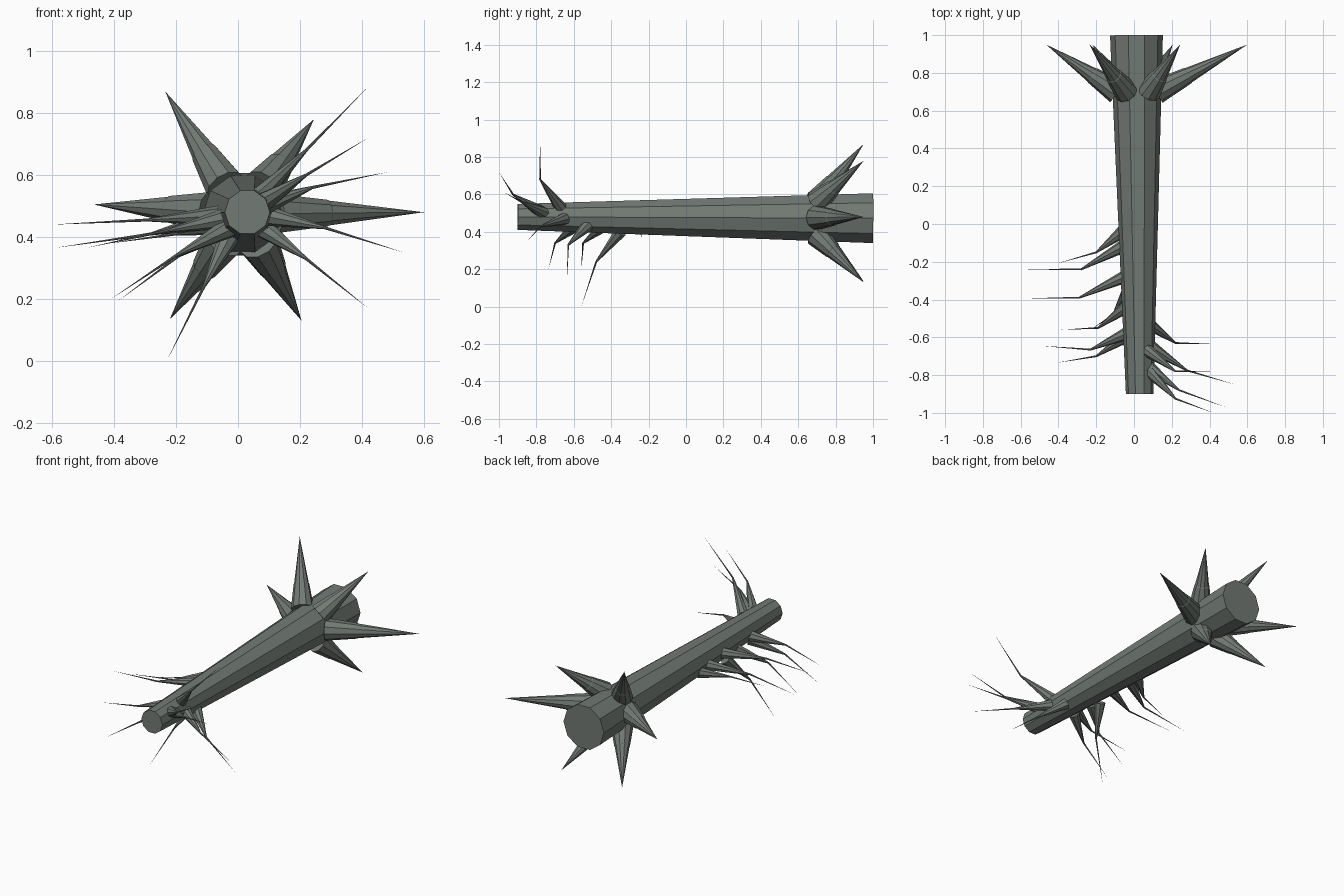
import bpy, bmesh, math
from mathutils import Vector

cube = bpy.data.objects.get("Cube")
if cube:
    bpy.data.objects.remove(cube, do_unlink=True)

bark = bpy.data.materials.new("grey_green_bark")
bark.use_nodes = True
colour = (0.17, 0.195, 0.175, 1)
bark.diffuse_color = colour
bark.node_tree.nodes["Principled BSDF"].inputs["Base Color"].default_value = colour


def tube(name, path, radii, sides, spin=0.0):
    """Flat-sided tube through the path; a zero radius makes a point."""
    path = [Vector(p) for p in path]
    bm = bmesh.new()
    rings = []
    for i, (p, r) in enumerate(zip(path, radii)):
        axis = (path[min(i + 1, len(path) - 1)] - path[max(i - 1, 0)]).normalized()
        side = axis.cross(Vector((0, 0, 1))).normalized()
        up = side.cross(axis)
        if r == 0:
            rings.append([bm.verts.new(p)])
            continue
        angles = [spin + math.tau * k / sides for k in range(sides)]
        rings.append([bm.verts.new(p + r * (side * math.cos(a) + up * math.sin(a)))
                      for a in angles])
    for a, b in zip(rings, rings[1:]):
        for k in range(sides):
            n = (k + 1) % sides
            if len(b) == 1:
                bm.faces.new((a[k], a[n], b[0]))
            else:
                bm.faces.new((a[k], a[n], b[n], b[k]))
    for ring in (rings[0], rings[-1]):
        if len(ring) > 1:
            bm.faces.new(ring)
    bmesh.ops.recalc_face_normals(bm, faces=bm.faces)
    mesh = bpy.data.meshes.new(name)
    bm.to_mesh(mesh)
    bm.free()
    mesh.materials.append(bark)
    obj = bpy.data.objects.new(name, mesh)
    bpy.context.collection.objects.link(obj)
    return obj


# Tapered trunk lying along y
tube("trunk", [(0.03, -0.9, 0.48), (0.013, 1, 0.473)], [0.073, 0.14], 10)

# Large thorns around the thick end, each with a shallow step
hub = Vector((0.015, 0.7, 0.475))
thorn_tips = [(-0.235, 0.87), (0.245, 0.78), (0.6, 0.48),
              (0.205, 0.13), (-0.22, 0.135), (-0.465, 0.505)]
for i, (x, z) in enumerate(thorn_tips):
    tip = Vector((x, 0.95, z))
    out = Vector((x - hub.x, 0, z - hub.z)).normalized()
    base = hub + out * 0.105
    path = [base, base.lerp(tip, 0.34), base.lerp(tip, 0.35), tip]
    tube(f"thorn_{i + 1}", path, [0.066, 0.045, 0.042, 0], 10)

# Small barbs near the thin end: base, elbow and whisker tip
barbs = [
    ((0.08, -0.53, 0.43), (0.22, -0.63, 0.33), (0.42, -0.635, 0.17)),
    ((0.07, -0.67, 0.53), (0.22, -0.78, 0.68), (0.42, -0.78, 0.885)),
    ((0.09, -0.65, 0.47), (0.28, -0.775, 0.43), (0.535, -0.85, 0.35)),
    ((0.08, -0.76, 0.5), (0.24, -0.88, 0.56), (0.485, -0.97, 0.61)),
    ((0.08, -0.78, 0.51), (0.22, -0.925, 0.6), (0.42, -1, 0.72)),
    ((-0.06, -0.04, 0.44), (-0.2, -0.15, 0.41), (-0.41, -0.21, 0.38)),
    ((-0.06, -0.12, 0.46), (-0.28, -0.24, 0.41), (-0.59, -0.24, 0.365)),
    ((-0.05, -0.28, 0.47), (-0.29, -0.39, 0.455), (-0.6, -0.395, 0.44)),
    ((-0.03, -0.35, 0.4), (-0.11, -0.48, 0.24), (-0.23, -0.56, 0)),
    ((-0.04, -0.44, 0.43), (-0.19, -0.55, 0.34), (-0.385, -0.56, 0.195)),
    ((-0.04, -0.58, 0.46), (-0.23, -0.665, 0.42), (-0.49, -0.645, 0.365)),
    ((-0.03, -0.59, 0.43), (-0.2, -0.7, 0.34), (-0.41, -0.735, 0.2)),
]
for i, (base, elbow, tip) in enumerate(barbs):
    tube(f"barb_{i + 1}", [base, elbow, tip], [0.034, 0.005, 0], 8)
